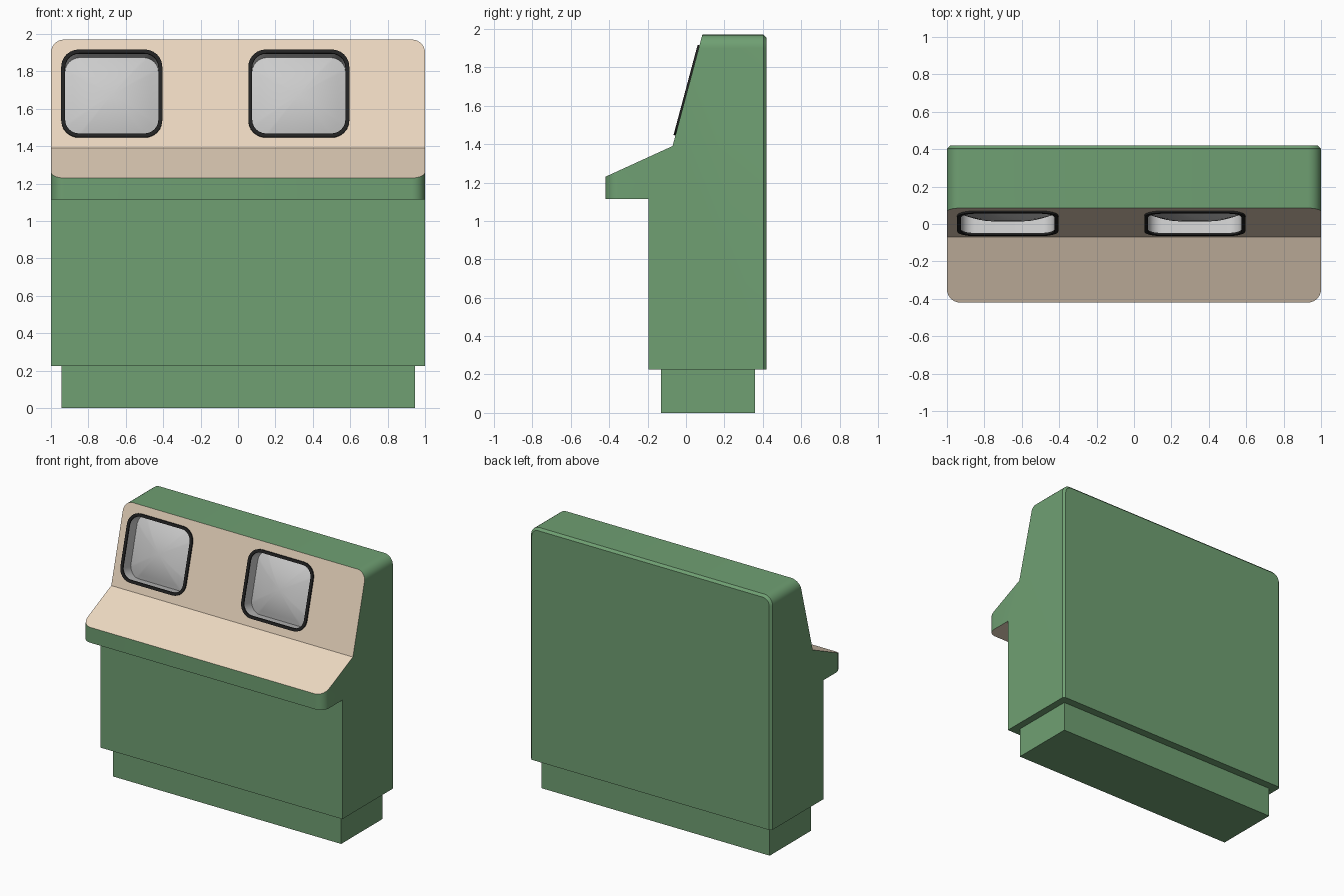
import bpy, bmesh, math

if "Cube" in bpy.data.objects:
    bpy.data.objects.remove(bpy.data.objects["Cube"])

def material(name, rgb):
    m = bpy.data.materials.new(name)
    m.diffuse_color = (*rgb, 1)
    m.use_nodes = True
    m.node_tree.nodes["Principled BSDF"].inputs["Base Color"].default_value = m.diffuse_color
    return m

GREEN = material("green_paint", (0.16, 0.35, 0.17))
BEIGE = material("beige_panel", (0.84, 0.69, 0.53))
BLACK = material("black_trim", (0.015, 0.015, 0.015))
TILT = math.atan2(0.58, 0.155)

def finish(name, bm, mats=(), smooth=True):
    bmesh.ops.recalc_face_normals(bm, faces=bm.faces)
    return link(name, bm, mats, smooth)

def link(name, bm, mats=(), smooth=True):
    me = bpy.data.meshes.new(name)
    bm.to_mesh(me)
    bm.free()
    ob = bpy.data.objects.new(name, me)
    bpy.context.collection.objects.link(ob)
    for m in mats:
        me.materials.append(m)
    if smooth:
        bpy.ops.object.select_all(action='DESELECT')
        ob.select_set(True)
        bpy.context.view_layer.objects.active = ob
        bpy.ops.object.shade_smooth_by_angle(angle=math.radians(32))
    return ob

def rounded_rect(w, h, r, n=6):
    pts = []
    for i, (sx, sy) in enumerate([(1, 1), (-1, 1), (-1, -1), (1, -1)]):
        for k in range(n + 1):
            a = math.pi / 2 * (i + k / n)
            pts.append((sx * (w / 2 - r) + r * math.cos(a),
                        sy * (h / 2 - r) + r * math.sin(a)))
    return pts

def ring(bm, pts, z):
    return [bm.verts.new((x, y, z(x, y) if callable(z) else z)) for x, y in pts]

def bridge(bm, a, b):
    n = len(a)
    for i in range(n):
        j = (i + 1) % n
        bm.faces.new((a[i], a[j], b[j], b[i]))

def on_panel(ob, x):
    ob.location = (x, 0.0075, 1.68)
    ob.rotation_euler = (TILT, 0, 0)

# Cabinet body: side profile extruded across the width
profile = [(-0.195, 0.225), (0.42, 0.225), (0.42, 1.97), (0.085, 1.97),
           (-0.07, 1.39), (-0.42, 1.23), (-0.42, 1.115), (-0.195, 1.115)]
bm = bmesh.new()
left, right = ([bm.verts.new((x, y, z)) for y, z in profile] for x in (-1, 1))
bm.faces.new(left)
bm.faces.new(right)
bridge(bm, left, right)
bmesh.ops.recalc_face_normals(bm, faces=bm.faces)

def bevel_where(test, width, segments):
    edges = [e for e in bm.edges if test(e.verts[0].co, e.verts[1].co)]
    bmesh.ops.bevel(bm, geom=edges, offset=width, segments=segments,
                    profile=0.5, affect='EDGES', clamp_overlap=False)

# Rounded top corners and console lip corners, then the rear chamfer
bevel_where(lambda a, b: abs(a.x - b.x) < 0.01 and
            (min(a.z, b.z) > 1.96 or max(a.y, b.y) < -0.41), 0.07, 7)
bevel_where(lambda a, b: min(a.y, b.y) > 0.419 and max(a.z, b.z) > 0.3, 0.017, 1)
bm.normal_update()
for f in bm.faces:
    n = f.normal
    slope = n.y < -0.1 and n.z > 0.1
    under_lip = n.z < -0.9 and f.calc_center_median().z > 1
    f.material_index = 1 if slope or under_lip else 0
cabinet = finish("cabinet", bm, (GREEN, BEIGE), smooth=False)

# Plinth
bm = bmesh.new()
bmesh.ops.create_cube(bm, size=1)
bmesh.ops.scale(bm, vec=(1.89, 0.49, 0.225), verts=bm.verts)
plinth = finish("plinth", bm, (GREEN,), smooth=False)
plinth.location = (0, 0.115, 0.1125)

OUTER = rounded_rect(0.54, 0.486, 0.095)
INNER = rounded_rect(0.498, 0.444, 0.075)
CUT = rounded_rect(0.51, 0.456, 0.08)

def glass_depth(x, y):
    return -(0.022 + 0.75 * (x * x + y * y))

for side, x in (("left", -0.675), ("right", 0.325)):
    # Opening cut through the sloped panel
    bm = bmesh.new()
    lo, hi = ring(bm, CUT, -0.13), ring(bm, CUT, 0.1)
    bridge(bm, lo, hi)
    bm.faces.new(lo)
    bm.faces.new(hi)
    cutter = finish(side + "_cutter", bm, smooth=False)
    on_panel(cutter, x)
    cutter.hide_render = True
    mod = cabinet.modifiers.new("opening", 'BOOLEAN')
    mod.object, mod.operation, mod.solver = cutter, 'DIFFERENCE', 'EXACT'
    bpy.context.view_layer.objects.active = cabinet
    bpy.ops.object.modifier_apply(modifier=mod.name)
    bpy.data.objects.remove(cutter)

    # Black trim frame
    bm = bmesh.new()
    loops = [ring(bm, p, z) for p, z in
             ((OUTER, -0.002), (OUTER, 0.01), (INNER, 0.01), (INNER, -0.002))]
    for i in range(4):
        bridge(bm, loops[i], loops[(i + 1) % 4])
    on_panel(finish(side + "_screen_trim", bm, (BLACK,)), x)

    # Recess walls and bulging screen
    bm = bmesh.new()
    prev = ring(bm, INNER, 0.0)
    for s in (1, 0.84, 0.67, 0.5, 0.33, 0.16):
        cur = ring(bm, [(px * s, py * s) for px, py in INNER], glass_depth)
        bridge(bm, prev, cur)
        prev = cur
    mid = bm.verts.new((0, 0, glass_depth(0, 0)))
    for i in range(len(prev)):
        bm.faces.new((prev[i], prev[(i + 1) % len(prev)], mid))
    on_panel(link(side + "_screen", bm), x)

bpy.ops.object.select_all(action='DESELECT')
cabinet.select_set(True)
bpy.context.view_layer.objects.active = cabinet
bpy.ops.object.shade_smooth_by_angle(angle=math.radians(20))
